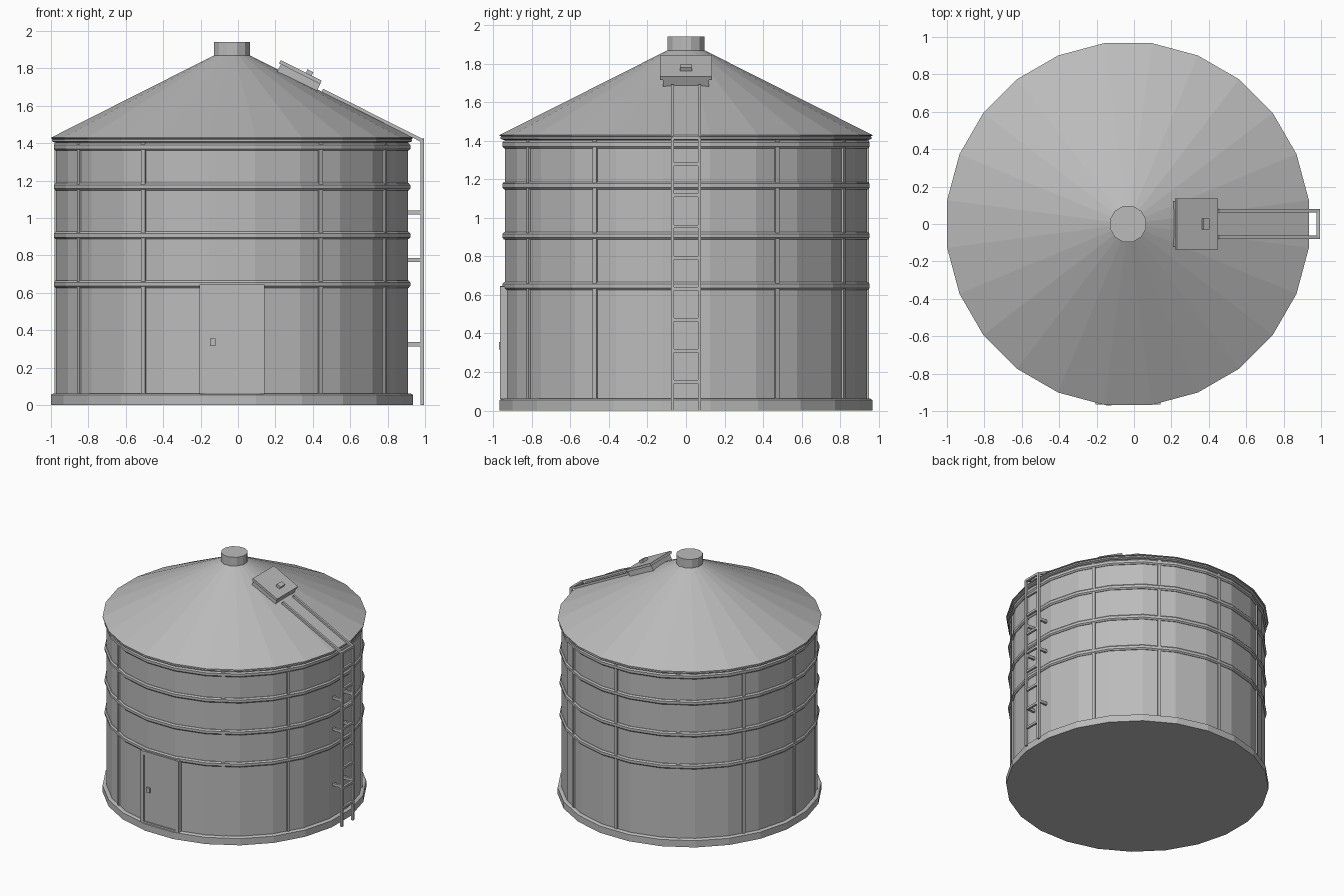
import bpy, math
from mathutils import Vector, Matrix

default = bpy.data.objects.get("Cube")
if default:
    bpy.data.objects.remove(default)

steel = bpy.data.materials.new("galvanised_grey")
steel.use_nodes = True
GREY = (0.5, 0.5, 0.5, 1)
steel.diffuse_color = GREY
steel.node_tree.nodes["Principled BSDF"].inputs["Base Color"].default_value = GREY

CX = -0.032          # tank axis
SIDES = 24
APOTHEM = math.cos(math.pi / SIDES)


def make(name, verts, faces):
    mesh = bpy.data.meshes.new(name)
    mesh.from_pydata(verts, [], faces)
    mesh.materials.append(steel)
    obj = bpy.data.objects.new(name, mesh)
    bpy.context.collection.objects.link(obj)
    return obj


def lathe(name, profile, sides=SIDES, closed=False):
    """Revolve (apothem, z) points, listed upwards on the outside, with flats facing the axes."""
    n = len(profile)
    verts, faces = [], []
    for s in range(sides):
        a = (s + 0.5) * math.tau / sides
        for r, z in profile:
            r /= math.cos(math.pi / sides)
            verts.append((CX + r * math.cos(a), r * math.sin(a), z))
    for s in range(sides):
        t = (s + 1) % sides
        for i in range(n if closed else n - 1):
            j = (i + 1) % n
            faces.append((s * n + i, t * n + i, t * n + j, s * n + j))
    if not closed:
        faces.append([s * n for s in reversed(range(sides))])
        faces.append([s * n + n - 1 for s in range(sides)])
    return make(name, verts, faces)


def box(name, center, size, rot=Matrix.Identity(3)):
    c = Vector(center)
    verts = [c + rot @ Vector((x * size[0] / 2, y * size[1] / 2, z * size[2] / 2))
             for x in (-1, 1) for y in (-1, 1) for z in (-1, 1)]
    faces = [(0, 1, 3, 2), (4, 6, 7, 5), (0, 4, 5, 1), (2, 3, 7, 6), (0, 2, 6, 4), (1, 5, 7, 3)]
    return make(name, verts, faces)


def hoop(name, r, z, height, depth):
    """Rounded horizontal band."""
    h = height / 2
    return lathe(name, [(r - depth, z - h), (r - depth * 0.3, z - h), (r, z - h * 0.5),
                        (r, z + h * 0.5), (r - depth * 0.3, z + h), (r - depth, z + h)], closed=True)


# Tank body, plinth and roof
lathe("tank_wall", [(0.94, 0.03), (0.94, 1.42)])
lathe("base_plinth", [(0.967, 0), (0.967, 0.055), (0.955, 0.062)])
EAVE_R, EAVE_Z, TOP_R, TOP_Z = 0.967, 1.43, 0.095, 1.87
lathe("cone_roof", [(0.93, 1.415), (EAVE_R, 1.425), (EAVE_R, EAVE_Z), (TOP_R, TOP_Z)])
hoop("eave_rim", 0.962, 1.415, 0.02, 0.04)
lathe("roof_vent", [(0.096, 1.85), (0.096, 1.94)], sides=12)

# Hoops round the wall
for i, z in enumerate((0.646, 0.907, 1.167, 1.38)):
    hoop(f"wall_hoop_{i + 1}", 0.953, z, 0.04, 0.03)

# Upright ribs, left out behind the door and the ladder
for k in range(12):
    if k in (0, 9):
        continue
    a = k * math.tau / 12
    box(f"wall_rib_{k}", (CX + 0.94 * math.cos(a), 0.94 * math.sin(a), 0.73),
        (0.02, 0.024, 1.36), Matrix.Rotation(a, 3, 'Z'))

# Door with frame and handle
DX = -0.032
box("door_panel", (DX, -0.93, 0.345), (0.29, 0.054, 0.55))
for side in (-1, 1):
    box("door_jamb", (DX + side * 0.158, -0.93, 0.352), (0.03, 0.07, 0.585))
box("door_lintel", (DX, -0.93, 0.63), (0.286, 0.07, 0.03))
box("door_sill", (DX, -0.93, 0.067), (0.286, 0.07, 0.014))
box("door_handle", (-0.135, -0.962, 0.337), (0.03, 0.016, 0.04))

# Wall ladder
LX, LY = 0.985, 0.07
for side in (-1, 1):
    y = side * LY
    box("ladder_rail", (LX, y, 0.71), (0.02, 0.018, 1.42))
    for z in (0.325, 0.775, 1.03):
        box("ladder_bracket", (0.945, y, z), (0.08, 0.018, 0.022))
for k in range(8):
    box("ladder_rung", (LX, 0, 0.15 + 0.161 * k), (0.018, 2 * LY, 0.018))
box("ladder_top_bar", (LX, 0, 1.415), (0.02, 2 * LY, 0.018))

# Parts laid on the roof slope
slope = math.atan2(TOP_Z - EAVE_Z, EAVE_R - TOP_R)
tilt = Matrix.Rotation(slope, 3, 'Y')
normal = tilt @ Vector((0, 0, 1))


def on_roof(x, y, lift):
    z = EAVE_Z + (EAVE_R - (x - CX)) * math.tan(slope)
    return Vector((x, y, z)) + normal * lift


for side in (-1, 1):
    box("roof_ladder_rail", on_roof(0.718, side * LY, 0.008),
        (0.54 / math.cos(slope), 0.018, 0.018), tilt)

# Roof hatch
box("hatch_curb", on_roof(0.32, 0, 0.01), (0.235, 0.24, 0.05), tilt)
box("hatch_lid", on_roof(0.315, 0, 0.042), (0.245, 0.27, 0.02), tilt)
box("hatch_handle", on_roof(0.355, 0, 0.062), (0.035, 0.06, 0.022), tilt)
